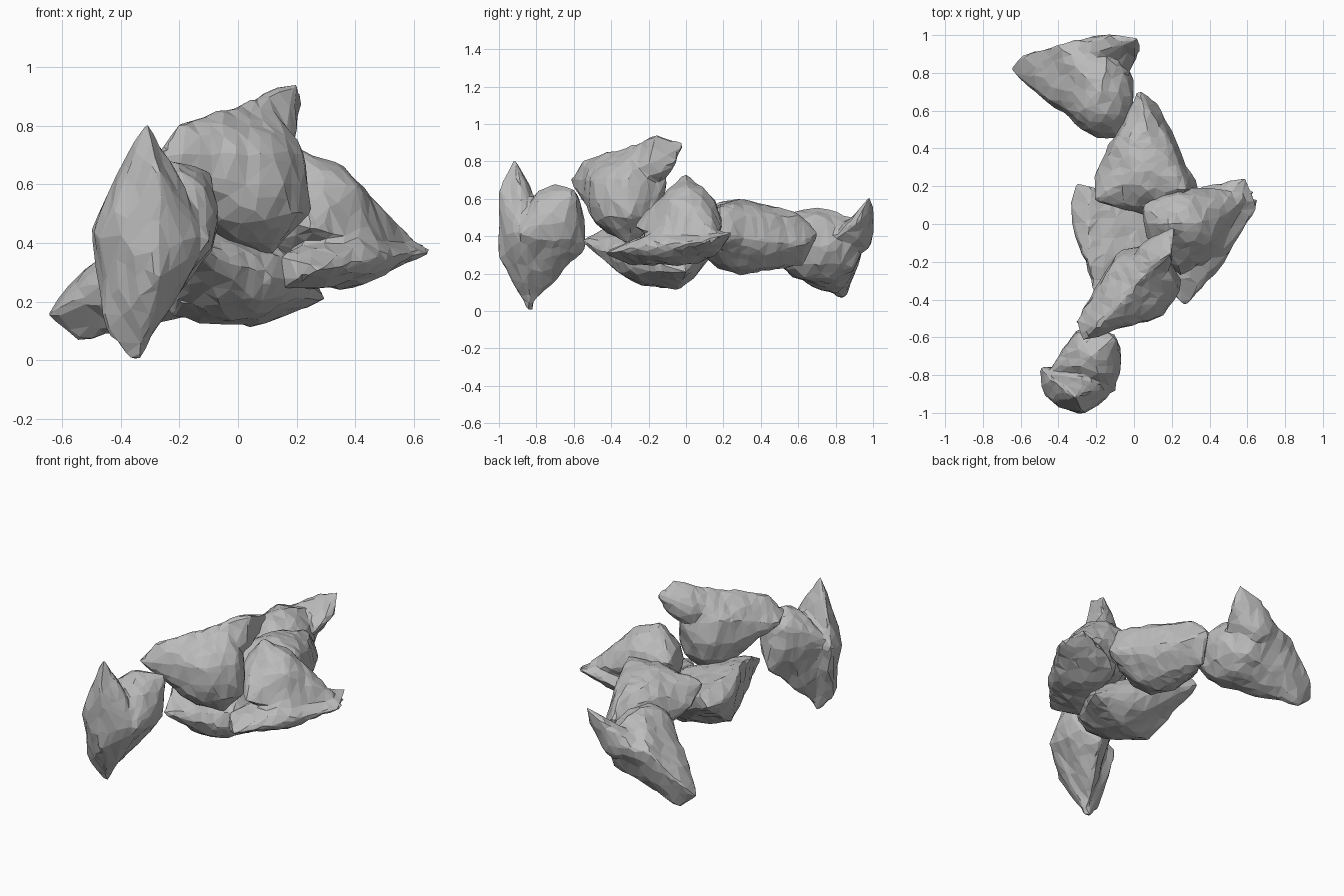
import bpy
import bmesh
from mathutils import Vector, noise

cube = bpy.data.objects.get("Cube")
if cube:
    bpy.data.objects.remove(cube, do_unlink=True)

stone = bpy.data.materials.new("grey_stone")
stone.use_nodes = True
grey = (.5, .5, .5, 1)
stone.diffuse_color = grey
stone.node_tree.nodes["Principled BSDF"].inputs["Base Color"].default_value = grey


def sphere_directions():
    ball = bmesh.new()
    bmesh.ops.create_icosphere(ball, subdivisions=2, radius=1)
    directions = [vert.co.copy() for vert in ball.verts]
    ball.free()
    return directions


directions = sphere_directions()


def add_lobe(bm, centre, radii, *tips):
    """Wrap a convex skin around an ellipsoid and the tips that stick out of it."""
    points = [Vector(centre) + direction * Vector.Fill(3, 0) if not radii
              else Vector(c + d * r for c, d, r in zip(centre, direction, radii))
              for direction in directions] if not radii else [
        Vector([c + d * r for c, d, r in zip(centre, direction, radii)])
        for direction in directions]
    points.extend(Vector(tip) for tip in tips)
    verts = [bm.verts.new(point) for point in points]
    hull = bmesh.ops.convex_hull(bm, input=verts)
    spare = {item for item in hull["geom_interior"] + hull["geom_unused"]
             if isinstance(item, bmesh.types.BMVert)}
    bmesh.ops.delete(bm, geom=list(spare), context="VERTS")


def apply_modifier(obj, kind, **settings):
    modifier = obj.modifiers.new(kind.title(), kind)
    for key, value in settings.items():
        setattr(modifier, key, value)
    bpy.ops.object.modifier_apply(modifier=modifier.name)


def roughen(mesh, seed):
    """Push broad dents and fine upright grain along the surface normals."""
    shift = Vector((seed, seed, seed)) * 5
    normals = [vert.normal.copy() for vert in mesh.vertices]
    for vert, normal in zip(mesh.vertices, normals):
        place = vert.co + shift
        grain = Vector((place.x * 22, place.y * 22, place.z * 9))
        dent = .013 * noise.noise(place * 7) + .006 * noise.noise(grain)
        vert.co += normal * (dent + .004)


def boulder(name, seed, *lobes):
    """Fuse the lobes into one rock, roughen it, then chip it into flat facets."""
    bm = bmesh.new()
    for lobe in lobes:
        add_lobe(bm, *lobe)
    bmesh.ops.recalc_face_normals(bm, faces=bm.faces)
    mesh = bpy.data.meshes.new(name)
    bm.to_mesh(mesh)
    bm.free()
    obj = bpy.data.objects.new(name, mesh)
    bpy.context.collection.objects.link(obj)
    bpy.ops.object.select_all(action="DESELECT")
    obj.select_set(True)
    bpy.context.view_layer.objects.active = obj

    apply_modifier(obj, "REMESH", mode="VOXEL", voxel_size=.014)
    apply_modifier(obj, "SMOOTH", factor=.5, iterations=4)
    roughen(obj.data, seed)
    apply_modifier(obj, "DECIMATE", ratio=300 / len(obj.data.polygons))
    obj.data.materials.clear()
    obj.data.materials.append(stone)
    bpy.ops.object.shade_flat()


# Each lobe lists its centre, its radii and then its tips

# Tall spindle with a rounded lobe behind it
spindle = ((-.3, -.87, .42), (.17, .12, .2),
           (-.31, -.92, .83), (-.35, -.83, -.02), (-.5, -.76, .45),
           (-.27, -1, .65), (-.27, -1, .28), (-.45, -.86, .1), (-.1, -.85, .4))
rear_bulge = ((-.22, -.7, .48), (.15, .16, .2),
              (-.35, -.83, .03), (-.1, -.6, .65), (-.3, -.58, .6),
              (-.45, -.78, .5), (-.1, -.9, .4), (-.2, -.55, .32))
boulder("front_boulder", 1, spindle, rear_bulge)

# Leaning body with a horn at its crest
leaning_body = ((.04, -.32, .6), (.2, .2, .22),
                (-.27, -.62, .7), (-.3, -.52, .66), (-.2, -.55, .8),
                (-.05, -.4, .85), (.25, -.3, .5), (.1, -.3, .36),
                (-.1, -.2, .75), (.1, -.1, .7), (.1, -.2, .9))
crest_horn = ((.1, -.18, .78), (.1, .1, .1),
              (.2, -.15, .94), (.1, -.2, .92), (.22, -.01, .9), (.2, -.05, .8),
              (-.05, -.4, .84))
boulder("top_boulder", 2, leaning_body, crest_horn)

# Rounded body sloping down to a pointed slab
side_body = ((.25, 0, .5), (.2, .18, .18),
             (.18, 0, .73), (.38, .05, .62), (.47, .12, .52), (.6, .15, .4),
             (.05, .1, .55), (.25, -.28, .45), (.45, -.15, .4), (.4, .2, .45))
pointed_slab = ((.35, -.05, .34), (.15, .25, .09),
                (.66, .1, .37), (.6, .25, .42), (.28, -.44, .31),
                (.15, -.3, .25), (.15, -.3, .36))
boulder("left_boulder", 3, side_body, pointed_slab)

# Wedge narrowing toward the back
wedge = ((.05, .3, .4), (.2, .25, .2),
         (.03, .7, .42), (.05, .63, .5), (0, .62, .25), (.13, .64, .35),
         (.34, .18, .4), (.28, .18, .56), (-.2, .13, .5),
         (-.22, .24, .4), (-.08, .5, .4), (.2, .45, .4))
boulder("middle_boulder", 4, wedge)

# Slanted block with a horn at its rear corner
slanted_block = ((-.18, .7, .35), (.18, .24, .2),
                 (-.66, .82, .15), (-.6, .9, .24), (-.54, .84, .07),
                 (-.4, .95, .42), (-.15, 1, .45), (-.06, .45, .36), (0, .62, .36))
rear_horn = ((-.15, .93, .42), (.1, .07, .1),
             (.02, .98, .61), (.04, .93, .5), (-.12, 1, .55),
             (-.02, .8, .4), (-.35, .94, .4))
boulder("back_boulder", 5, slanted_block, rear_horn)

# Broad stone under the pile
broad_stone = ((0, -.15, .28), (.22, .26, .14),
               (-.31, .22, .4), (-.24, .2, .45), (-.34, .04, .4), (-.24, -.2, .5),
               (-.2, -.38, .48), (-.14, -.55, .38), (.3, 0, .21),
               (-.22, -.15, .15), (.05, -.05, .11))
boulder("bottom_boulder", 6, broad_stone)
